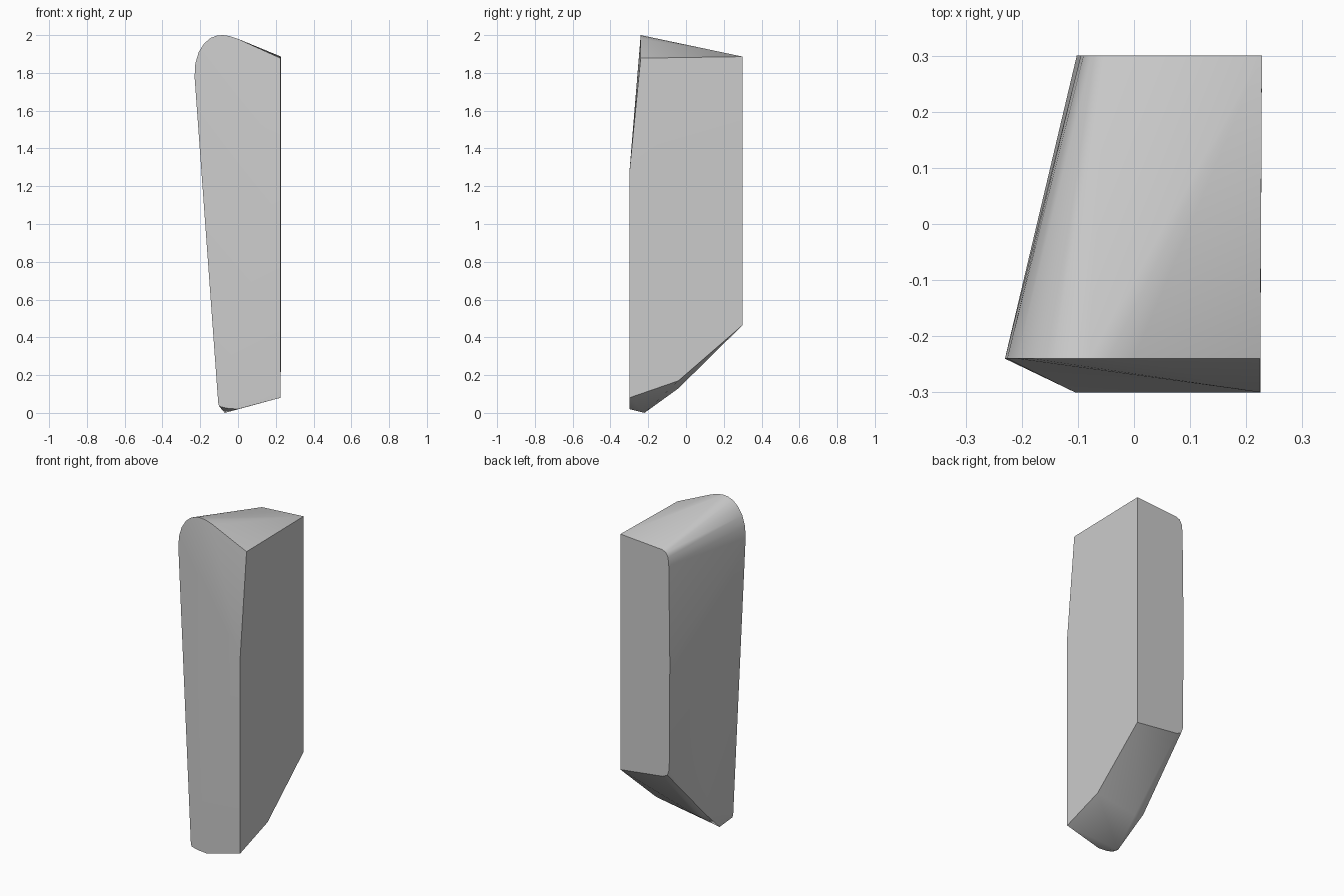
import bpy, bmesh, math

cube = bpy.data.objects.get("Cube")
if cube:
    bpy.data.objects.remove(cube, do_unlink=True)

# One plain stone colour
stone = bpy.data.materials.new("pale grey")
stone.use_nodes = True
grey = (0.6, 0.6, 0.6, 1)
stone.diffuse_color = grey
stone.node_tree.nodes["Principled BSDF"].inputs["Base Color"].default_value = grey

# Cross-sections as (x, z) outlines, keyed by their depth y
sections = {
    # upright lower front
    -0.30: [(-0.105, 0.055), (-0.10, 0.035), (-0.06, 0.025), (0, 0.02),
            (0.225, 0.08), (0.225, 1.27)],
    # rounded crest, set back from the foot
    -0.24: [(-0.23, 1.78), (-0.226, 1.85), (-0.208, 1.91), (-0.18, 1.955),
            (-0.145, 1.985), (-0.11, 1.998), (-0.08, 2.0), (-0.045, 1.995),
            (0, 1.98), (0.225, 1.878)],
    # lowest point of the foot
    -0.22: [(-0.07, 0.0)],
    # bend of the underside
    -0.04: [(-0.10, 0.155), (-0.075, 0.135), (-0.04, 0.13), (0.226, 0.17)],
    # slim back face
    0.30: [(0.228, 0.465), (-0.055, 0.5), (-0.085, 0.515), (-0.098, 0.55),
           (-0.102, 1.2), (-0.095, 1.78), (-0.09, 1.83), (-0.075, 1.857),
           (-0.05, 1.867), (0.228, 1.886)],
}

# The slab is the taut skin around its sections
bm = bmesh.new()
for y, outline in sections.items():
    for x, z in outline:
        bm.verts.new((x, y, z))
hull = bmesh.ops.convex_hull(bm, input=bm.verts)
loose = [v for v in bm.verts if not v.link_faces]
bmesh.ops.delete(bm, geom=loose, context="VERTS")
bmesh.ops.recalc_face_normals(bm, faces=bm.faces)
mesh = bpy.data.meshes.new("standing_slab")
bm.to_mesh(mesh)
bm.free()
mesh.materials.append(stone)

slab = bpy.data.objects.new("standing_slab", mesh)
bpy.context.collection.objects.link(slab)
bpy.context.view_layer.objects.active = slab
slab.select_set(True)
bpy.ops.object.shade_smooth_by_angle(angle=math.radians(30))
